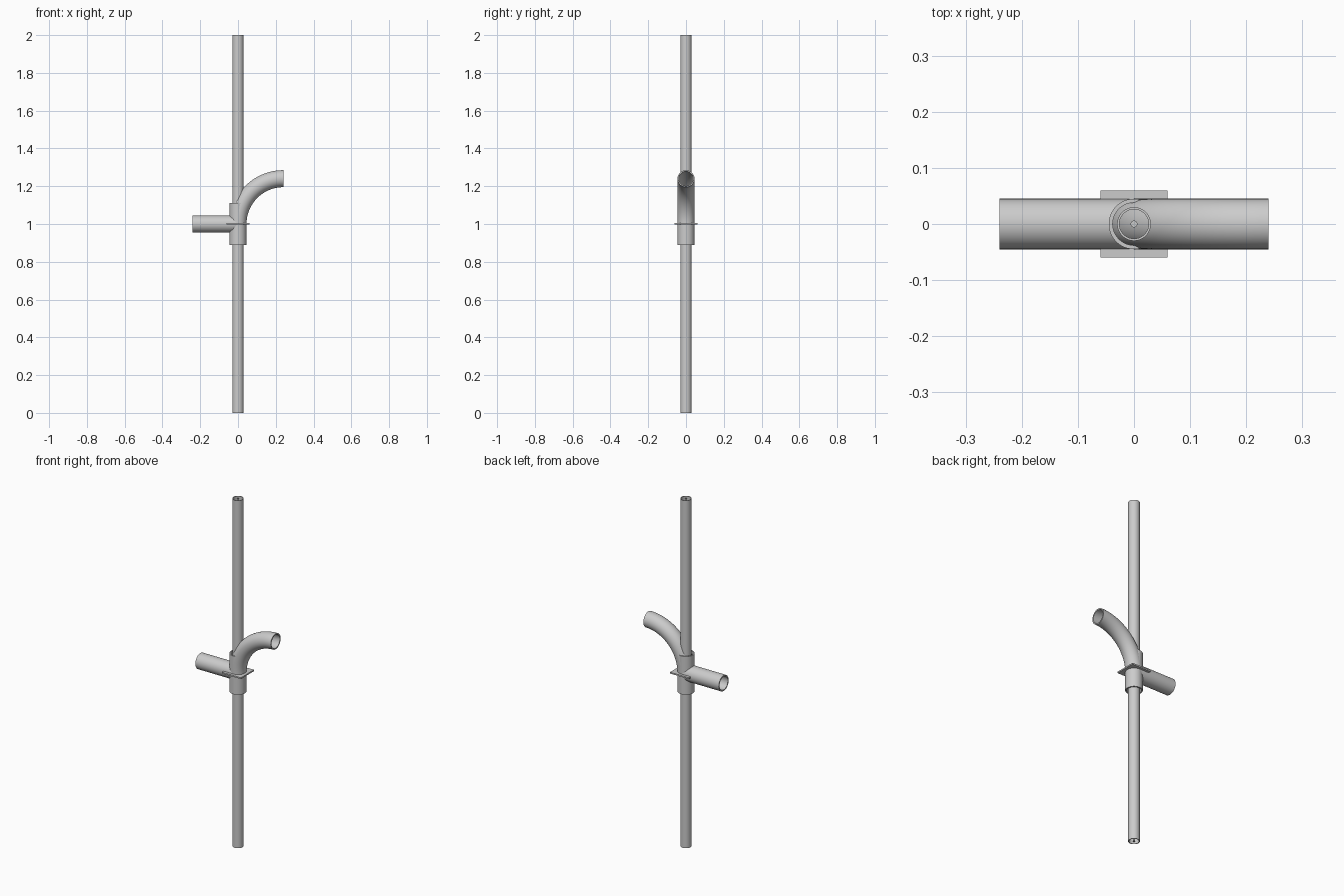
import bpy, bmesh
from math import sin, cos, pi
from mathutils import Vector

if "Cube" in bpy.data.objects:
    bpy.data.objects.remove(bpy.data.objects["Cube"])

SIDES = 48


def finish(name, bm):
    bmesh.ops.recalc_face_normals(bm, faces=bm.faces)
    mesh = bpy.data.meshes.new(name)
    bm.to_mesh(mesh)
    bm.free()
    obj = bpy.data.objects.new(name, mesh)
    bpy.context.collection.objects.link(obj)
    bpy.ops.object.select_all(action='DESELECT')
    obj.select_set(True)
    bpy.context.view_layer.objects.active = obj
    bpy.ops.object.shade_smooth_by_angle(angle=0.6)
    return obj


def pipe(name, path, outer, inner):
    """Hollow pipe swept along (centre, tangent) stations in the XZ plane."""
    bm = bmesh.new()
    side = Vector((0, 1, 0))

    def ring(centre, tangent, radius):
        up = side.cross(tangent).normalized()
        return [bm.verts.new(centre + radius * (cos(a) * up + sin(a) * side))
                for a in (2 * pi * i / SIDES for i in range(SIDES))]

    # Out along the outer wall, back along the inner wall, then closed
    rings = [ring(c, t, outer) for c, t in path]
    rings += [ring(c, t, inner) for c, t in reversed(path)]
    for k, a in enumerate(rings):
        b = rings[(k + 1) % len(rings)]
        for i in range(SIDES):
            j = (i + 1) % SIDES
            bm.faces.new((a[i], a[j], b[j], b[i]))
    return finish(name, bm)


def straight(start, end):
    a, b = Vector(start), Vector(end)
    return [(a, b - a), (b, b - a)]


# Long vertical pole with a thin core rod
pipe("pole", straight((0, 0, 0), (0, 0, 2)), 0.03, 0.026)
bm = bmesh.new()
bmesh.ops.create_cone(bm, cap_ends=True, segments=24, radius1=0.006, radius2=0.006, depth=2)
finish("core_rod", bm).location.z = 1

# Collar around the pole and the side branch
pipe("collar", straight((0, 0, 0.89), (0, 0, 1.11)), 0.045, 0.038)
pipe("side_branch", straight((-0.24, 0, 1), (0, 0, 1)), 0.045, 0.038)

# Quarter-turn elbow branch
R = 0.24
bend = []
for i in range(25):
    a = pi / 2 * i / 24
    bend.append((Vector((R - R * cos(a), 0, 1 + R * sin(a))), Vector((sin(a), 0, cos(a)))))
pipe("elbow_branch", bend, 0.045, 0.038)

# Thin square mounting plate
bm = bmesh.new()
bmesh.ops.create_cube(bm, size=1)
bmesh.ops.scale(bm, vec=(0.12, 0.12, 0.008), verts=bm.verts)
finish("mounting_plate", bm).location.z = 1.002
